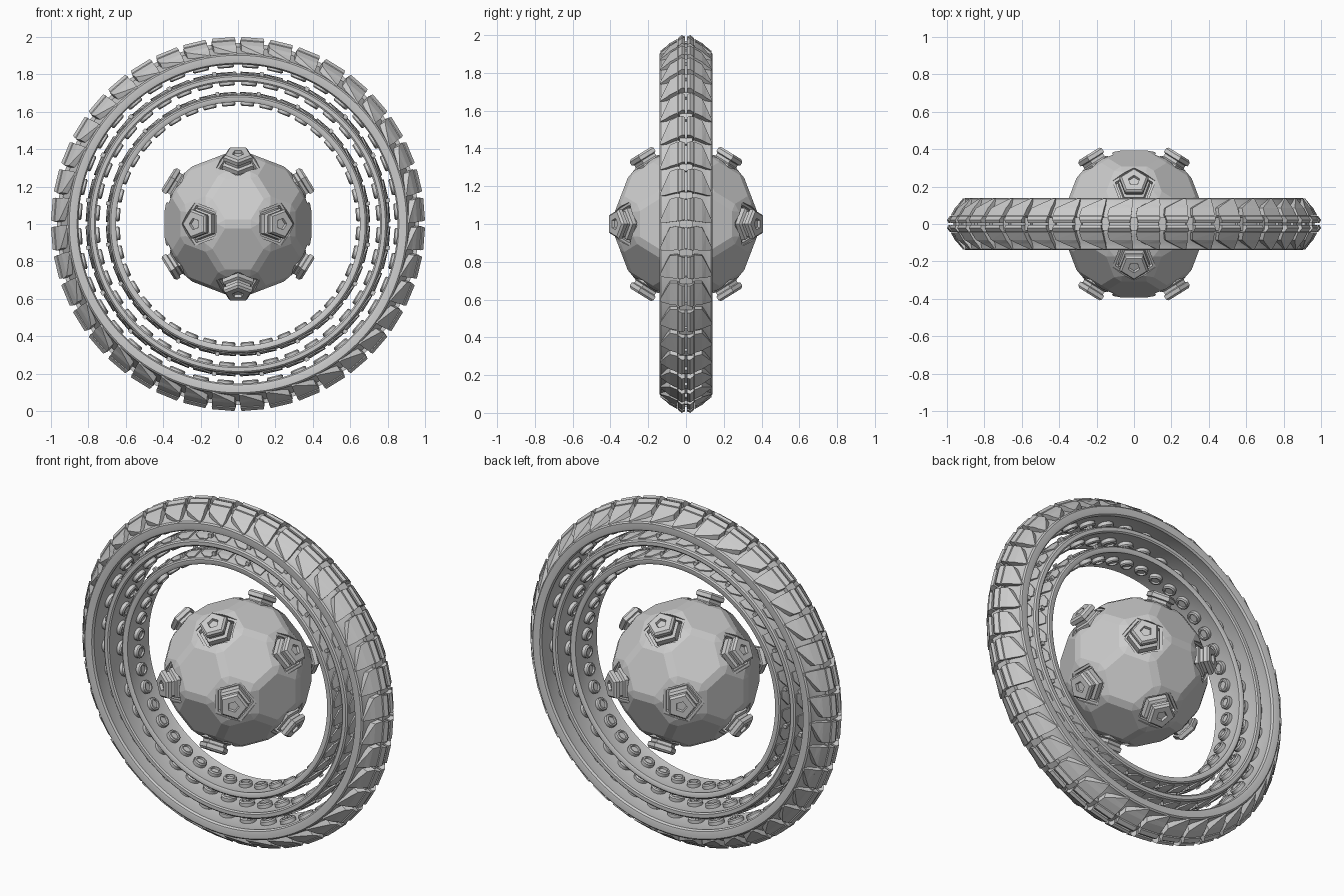
import bpy, bmesh
from math import sin, cos, pi, radians, sqrt
from mathutils import Vector

if "Cube" in bpy.data.objects:
    bpy.data.objects.remove(bpy.data.objects["Cube"])

C = Vector((0, 0, 1))
PHI = (1 + sqrt(5)) / 2
N = 40  # tread blocks and bolts per ring


def finish(bm, name, smooth=None):
    bmesh.ops.recalc_face_normals(bm, faces=bm.faces)
    me = bpy.data.meshes.new(name)
    bm.to_mesh(me)
    bm.free()
    ob = bpy.data.objects.new(name, me)
    bpy.context.collection.objects.link(ob)
    if smooth:
        bpy.ops.object.select_all(action='DESELECT')
        ob.select_set(True)
        bpy.context.view_layer.objects.active = ob
        bpy.ops.object.shade_smooth_by_angle(angle=radians(smooth))
    return ob


def polar(y, r, deg):
    a = radians(deg)
    return C + Vector((r * sin(a), y, r * cos(a)))


def hull(bm, pts):
    vs = [bm.verts.new(p) for p in pts]
    res = bmesh.ops.convex_hull(bm, input=vs)
    junk = [v for v in res['geom_interior'] + res['geom_unused']
            if isinstance(v, bmesh.types.BMVert)]
    bmesh.ops.delete(bm, geom=junk, context='VERTS')


def lathe(bm, origin, axis, ref, prof, n):
    """Turn (radius, height) points about axis; first and last points lie on it."""
    side = axis.cross(ref)
    loops = []
    for r, h in prof:
        c = origin + axis * h
        if r == 0:
            loops.append([bm.verts.new(c)] * n)
        else:
            loops.append([bm.verts.new(c + (ref * cos(2 * pi * i / n) + side * sin(2 * pi * i / n)) * r)
                          for i in range(n)])
    for p, q in zip(loops, loops[1:]):
        for i in range(n):
            j = (i + 1) % n
            bm.faces.new(list(dict.fromkeys((p[i], p[j], q[j], q[i]))))


def hoop(name, half, n=160):
    """Closed ring around the y axis from half of a symmetric (y, r) profile."""
    prof = half + [(-y, r) for y, r in reversed(half)]
    bm = bmesh.new()
    loops = [[bm.verts.new(polar(y, r, 360 * i / n)) for y, r in prof] for i in range(n)]
    m = len(prof)
    for i in range(n):
        a, b = loops[i], loops[(i + 1) % n]
        for k in range(m):
            bm.faces.new((a[k], a[(k + 1) % m], b[(k + 1) % m], b[k]))
    return finish(bm, name, 35)


def blocks(name, stations, count=N, sides=(1, -1)):
    """Repeated blocks; stations are (y, r_bottom, r_top, angle0, angle1)."""
    bm = bmesh.new()
    for i in range(count):
        mid = 360 * (i + 0.5) / count
        for s in sides:
            for p, q in zip(stations, stations[1:]):
                hull(bm, [polar(s * y, r, mid + a) for y, r0, r1, a0, a1 in (p, q)
                          for r in (r0, r1) for a in (a0, a1)])
    return finish(bm, name)


def bolts(name, r, size):
    """Row of recessed round bolts on the inside of a ring."""
    bm = bmesh.new()
    prof = [(0, -0.02), (size, -0.02), (size, 0.008), (size * .85, 0.014), (size * .65, 0.014),
            (size * .6, 0.004), (0, 0.004)]
    for i in range(N):
        p = polar(0, r, 360 * (i + 0.5) / N)
        lathe(bm, p, (C - p).normalized(), Vector((0, 1, 0)), prof, 16)
    finish(bm, name, 30)


# Outer wheel rim
hoop("outer_rim", [(0.03, 0.862), (0.10, 0.858), (0.125, 0.853), (0.137, 0.86), (0.14, 0.872),
                   (0.14, 0.902), (0.133, 0.91), (0.10, 0.916), (0.06, 0.94), (0.02, 0.95)])
# Tread: centre blocks, slanted side lugs, links between the blocks
blocks("centre_tread", [(0.006, 0.93, 0.993, -3.2, 3.2), (0.022, 0.93, 1.0, -3.4, 3.4),
                        (0.042, 0.93, 0.985, -3.7, 3.7)])
blocks("side_tread", [(0.046, 0.92, 0.98, -3.9, 3.6), (0.085, 0.90, 0.958, -3.4, 3.9),
                      (0.105, 0.90, 0.94, -1.0, 4.1), (0.136, 0.90, 0.916, 3.2, 4.2)])
blocks("tread_links", [(-0.035, 0.93, 0.968, 3.4, 5.6), (0.035, 0.93, 0.968, 3.4, 5.6)], N, (1,))
bolts("outer_bolts", 0.85, 0.044)

# Two nested inner rings with low plates and studs
for label, r, w in (("middle", 0.76, 0.12), ("inner", 0.652, 0.105)):
    hoop(label + "_ring", [(w * .2, r + .006), (w * .8, r + .003), (w * .95, r), (w, r + .008),
                           (w, r + .028), (w * .94, r + .036), (w * .7, r + .04), (w * .2, r + .046)])
    blocks(label + "_ring_plates", [(w * .1, r + .03, r + .055, -3.6, 3.4),
                                    (w * .5, r + .03, r + .052, -3.2, 3.8),
                                    (w * .85, r + .03, r + .043, 0.5, 4.0)])
    blocks(label + "_ring_studs", [(w * .5, r + .03, r + .062, -0.8, 0.8),
                                   (w * .68, r + .03, r + .062, -0.8, 0.8)], 20)
    bolts(label + "_bolts", r - .006, 0.044 * (r + .09) / 0.9)

# Core: twelve axes of an icosahedron
axes = []
for a in (-1, 1):
    for b in (-PHI, PHI):
        axes += [Vector((a, b, 0)), Vector((0, a, b)), Vector((b, 0, a))]

# Faceted ball with chamfered pentagon and hexagon panels
bm = bmesh.new()
pts = [p.lerp(q, 1 / 3) for p in axes for q in axes if 1.9 < (p - q).length < 2.1]
hull(bm, [C + p.normalized() * 0.41 for p in pts])
bmesh.ops.dissolve_limit(bm, angle_limit=0.02, verts=bm.verts, edges=bm.edges)
bmesh.ops.bevel(bm, geom=bm.edges[:], offset=0.025, segments=1, affect='EDGES')
core = finish(bm, "core_ball")

# Pentagonal sockets (cutter) and the knobs standing in them
cut, knob = bmesh.new(), bmesh.new()
for v in axes:
    d = v.normalized()
    near = next(q for q in axes if 1.9 < (v - q).length < 2.1)
    ref = -(near - d * near.dot(d)).normalized()
    lathe(cut, C, d, ref, [(0, .345), (.105, .345), (.105, .372), (.122, .372), (.122, .5), (0, .5)], 5)
    lathe(knob, C, d, ref, [(0, .33), (.088, .33), (.088, .385), (.07, .392), (.07, .408), (.082, .413),
                            (.082, .434), (.07, .445), (.032, .445), (.028, .43), (0, .43)], 5)
cutter = finish(cut, "socket_cutter")
cutter.hide_render = True
cutter.hide_set(True)
finish(knob, "core_knobs")
mod = core.modifiers.new("sockets", 'BOOLEAN')
mod.operation = 'DIFFERENCE'
mod.solver = 'EXACT'
mod.object = cutter
